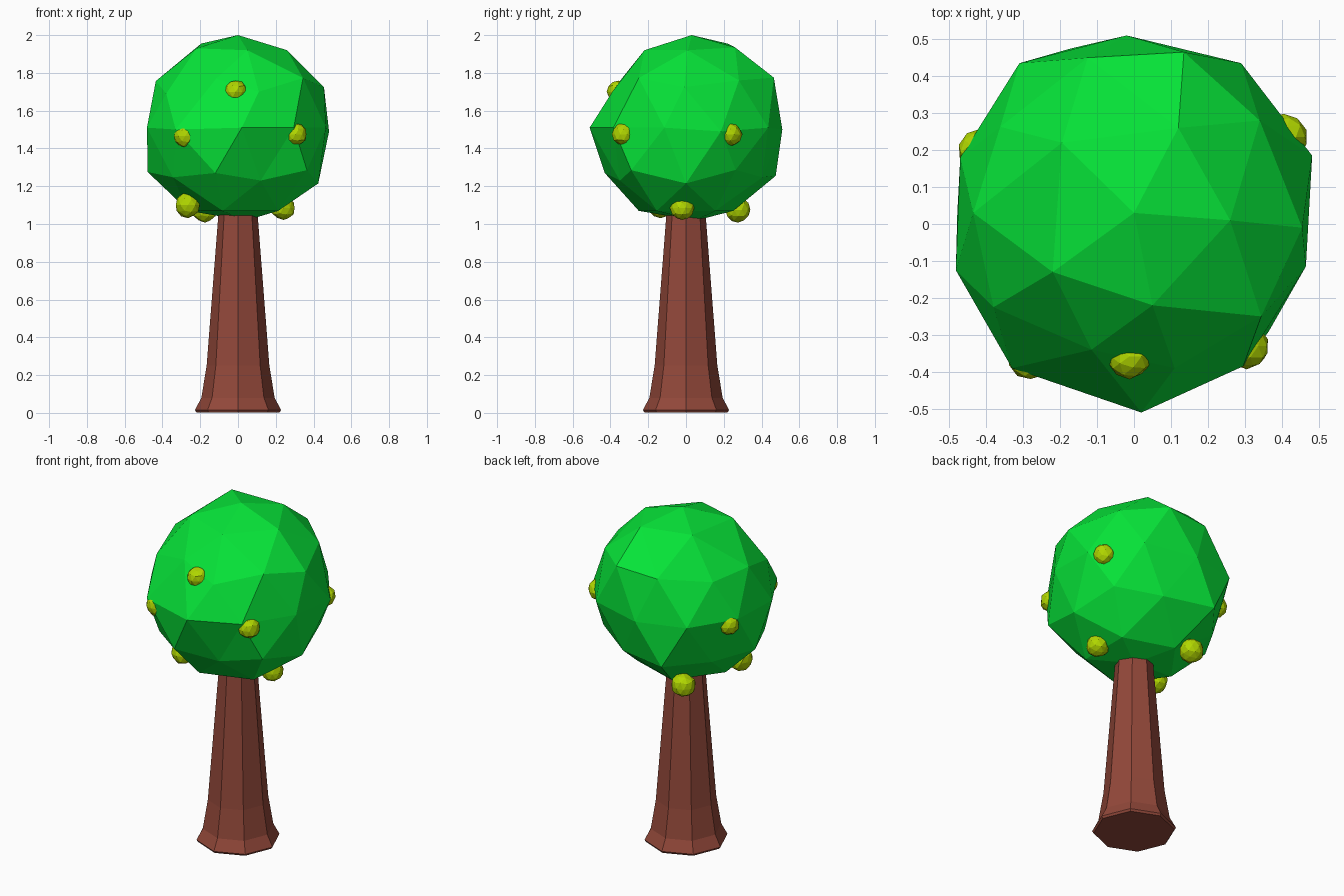
import bpy, bmesh, random
from math import cos, sin, pi
from mathutils import Vector

if "Cube" in bpy.data.objects:
    bpy.data.objects.remove(bpy.data.objects["Cube"])

random.seed(4)


def material(name, rgb):
    m = bpy.data.materials.new(name)
    m.diffuse_color = (*rgb, 1)
    m.use_nodes = True
    m.node_tree.nodes["Principled BSDF"].inputs["Base Color"].default_value = m.diffuse_color
    return m


def add_object(name, bm, mat):
    bmesh.ops.recalc_face_normals(bm, faces=bm.faces)
    me = bpy.data.meshes.new(name)
    bm.to_mesh(me)
    bm.free()
    me.materials.append(mat)
    ob = bpy.data.objects.new(name, me)
    bpy.context.collection.objects.link(ob)
    return ob


bark = material("bark", (0.29, 0.065, 0.042))
leaf = material("leaf", (0.002, 0.78, 0.04))
fruit_skin = material("fruit_skin", (0.44, 0.68, 0.0))

# Trunk: flared eight-sided column lofted from (radius, height) rings
bm = bmesh.new()
rings = []
for r, z in [(0.22, 0.003), (0.228, 0.015), (0.194, 0.08), (0.166, 0.25), (0.1, 1.1)]:
    rings.append([bm.verts.new((r * cos(i * pi / 4), r * sin(i * pi / 4), z)) for i in range(8)])
for a, b in zip(rings, rings[1:]):
    for i in range(8):
        j = (i + 1) % 8
        bm.faces.new((a[i], a[j], b[j], b[i]))
bm.faces.new(rings[0])
bm.faces.new(rings[-1])
add_object("trunk", bm, bark)

# Canopy: low-poly ball, with its most visible corners pulled out of round
bm = bmesh.new()
bmesh.ops.create_icosphere(bm, subdivisions=2, radius=0.5)
centre = Vector((0, 0, 1.51))
bmesh.ops.translate(bm, verts=bm.verts, vec=centre)
corners = [
    (0, .03, 2.0), (.26, .01, 1.92), (.12, .26, 1.935), (-.195, .22, 1.955),
    (-.22, -.13, 1.93), (.05, -.22, 1.92),
    (.455, -.01, 1.725), (.135, .465, 1.775), (-.38, -.225, 1.69), (.11, -.39, 1.70),
    (.34, .28, 1.76), (-.435, .03, 1.757), (-.115, -.34, 1.77), (-.125, .45, 1.76),
    (.02, -.51, 1.51), (-.02, .51, 1.5), (.482, .185, 1.49), (.465, -.115, 1.51),
    (.29, .435, 1.51), (-.31, .435, 1.51), (-.33, -.39, 1.50), (.295, -.385, 1.51),
    (-.482, -.125, 1.51), (-.47, .18, 1.51),
    (-.478, .03, 1.275), (.425, 0, 1.215), (-.12, -.43, 1.27), (.12, -.35, 1.23),
    (.365, -.29, 1.285), (-.17, .475, 1.255), (.04, .05, 1.018),
]
free = list(bm.verts)
for c in corners:
    p = Vector(c)
    d = (p - centre).normalized()
    v = max(free, key=lambda w: (w.co - centre).normalized().dot(d))
    v.co = p
    free.remove(v)
for v in free:
    if v.co.z < 1.15:  # lowest ring sits a touch lower
        v.co.z -= 0.015
add_object("canopy", bm, leaf)

# Fruit: small uneven balls half sunk into the canopy
spots = [
    (-.012, -.358, 1.70, .06), (-.28, -.362, 1.465, .06), (.305, -.33, 1.475, .062),
    (.405, .235, 1.475, .062), (-.415, .195, 1.475, .062),
    (-.265, -.135, 1.10, .067), (-.175, .275, 1.075, .067), (.24, -.02, 1.085, .063),
]
for n, (x, y, z, r) in enumerate(spots, 1):
    bm = bmesh.new()
    bmesh.ops.create_icosphere(bm, subdivisions=2, radius=r)
    for v in bm.verts:
        v.co *= random.uniform(0.95, 1.05)
    ob = add_object(f"fruit_{n}", bm, fruit_skin)
    ob.location = (x, y, z)
